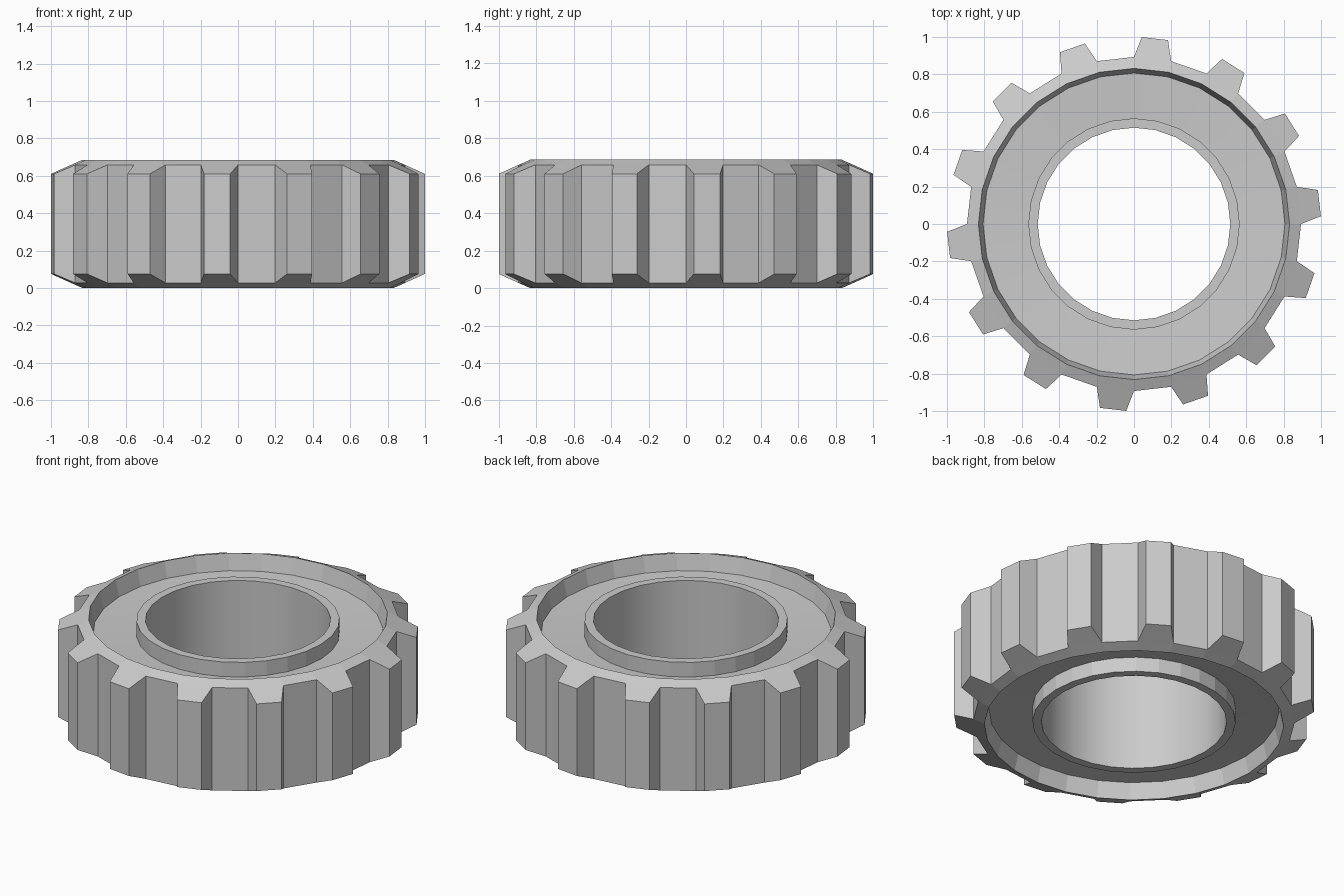
import bpy, bmesh
from math import sin, cos, pi

if "Cube" in bpy.data.objects:
    bpy.data.objects.remove(bpy.data.objects["Cube"])

TEETH = 14
N = TEETH * 2                    # sides of every ring
STEP = 2 * pi / N
TIP_HALF = 0.0707                # half angle of a tooth tip
H = 0.685

# upper half cross-section (radius, z) from outer root to bore; lower half is mirrored
HALF = [(0.893, 0.658), (0.832, H), (0.807, 0.588), (0.565, 0.574),
        (0.565, 0.664), (0.515, 0.664)]
PROFILE = HALF + [(r, H - z) for r, z in reversed(HALF)]
BORE = len(HALF) - 1             # profile segment forming the bore
FLOORS = (2, len(PROFILE) - 4)   # dished web faces

bm = bmesh.new()


def vert(r, a, z):
    return bm.verts.new((r * cos(a), r * sin(a), z))


# lathed body: rings share vertices with the tooth roots
cols = [[vert(r, pi / 2 + i * STEP, z) for r, z in PROFILE] for i in range(N)]
for i in range(N):
    a, b = cols[i], cols[(i + 1) % N]
    for k in range(len(PROFILE) - 1):
        f = bm.faces.new((a[k], a[k + 1], b[k + 1], b[k]))
        f.smooth = k == BORE or k in FLOORS
    if i % 2 == 0:
        # gap between teeth
        bm.faces.new((a[0], b[0], b[-1], a[-1]))
    else:
        # tooth with chamfered ends
        mid = pi / 2 + (i + 0.5) * STEP
        ta, tb = (
            [vert(1.0, mid + s * TIP_HALF, z) for z in (0.61, 0.075)]
            for s in (-1, 1))
        bm.faces.new((a[0], ta[0], tb[0], b[0]))
        bm.faces.new((a[-1], b[-1], tb[1], ta[1]))
        bm.faces.new((ta[0], ta[1], tb[1], tb[0]))
        bm.faces.new((a[0], a[-1], ta[1], ta[0]))
        bm.faces.new((b[0], tb[0], tb[1], b[-1]))

bmesh.ops.recalc_face_normals(bm, faces=bm.faces)
# keep creases where smooth faces meet the rest
for e in bm.edges:
    e.smooth = all(f.smooth for f in e.link_faces) and e.calc_face_angle(0) < 0.5

mesh = bpy.data.meshes.new("gear_wheel")
bm.to_mesh(mesh)
bm.free()
gear = bpy.data.objects.new("gear_wheel", mesh)
bpy.context.collection.objects.link(gear)
